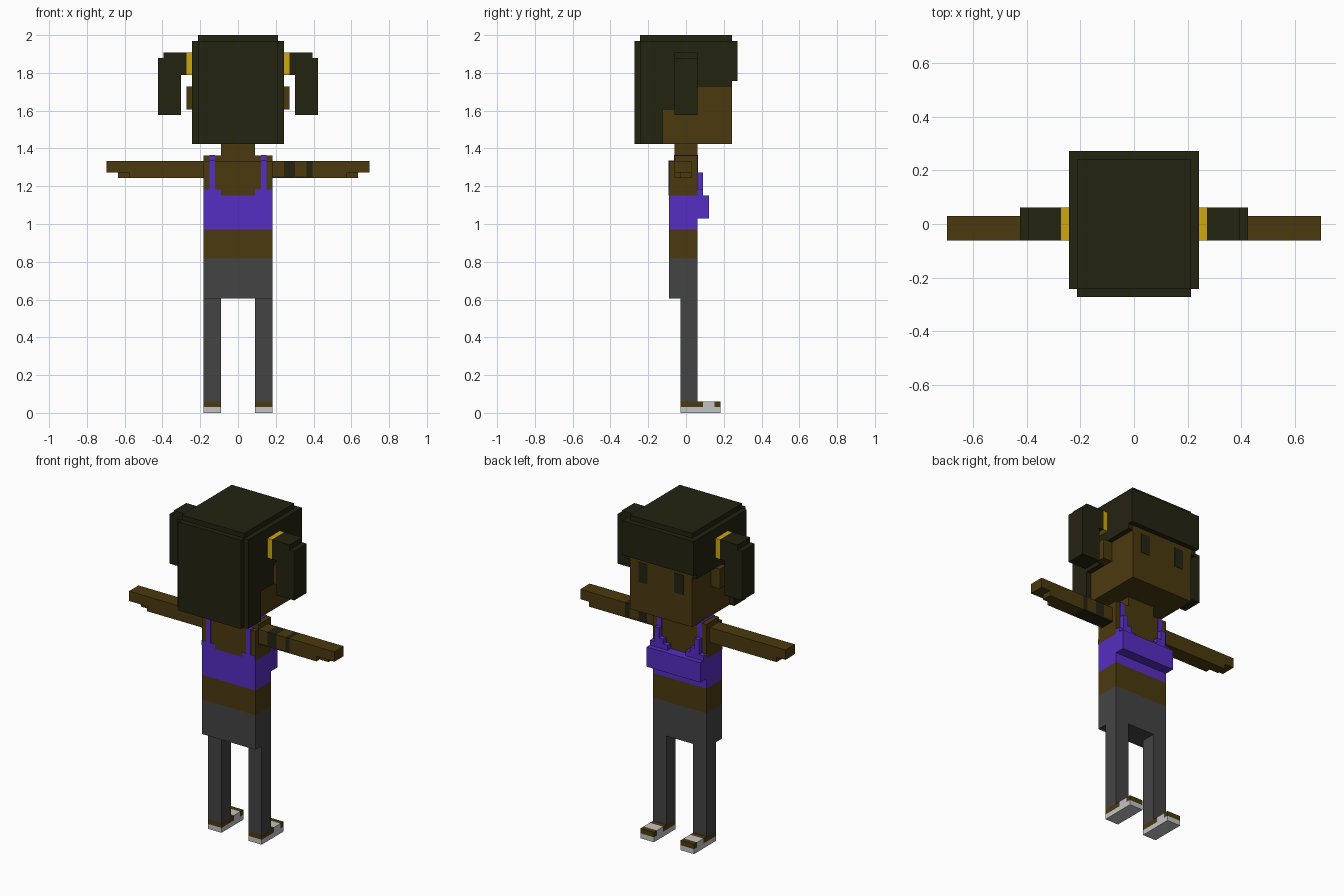
import bpy, bmesh

if "Cube" in bpy.data.objects:
    bpy.data.objects.remove(bpy.data.objects["Cube"])

V = 2 / 66  # one block unit


def lin(c):
    c /= 255
    return c / 12.92 if c <= 0.04045 else ((c + 0.055) / 1.055) ** 2.4


def material(name, r, g, b):
    m = bpy.data.materials.new(name)
    m.diffuse_color = (lin(r), lin(g), lin(b), 1)
    m.use_nodes = True
    m.node_tree.nodes["Principled BSDF"].inputs["Base Color"].default_value = m.diffuse_color
    return m


HAIR = material("dark hair", 36, 35, 17)
SKIN = material("brown skin", 75, 58, 15)
PURPLE = material("purple cloth", 86, 46, 194)
GREY = material("grey cloth", 68, 68, 68)
WHITE = material("shoe white", 196, 196, 196)
GOLD = material("gold band", 208, 168, 16)


def blocks(name, mat, *boxes, mirror=False):
    """One object made of boxes (x0, x1, y0, y1, z0, z1) in block units."""
    bm = bmesh.new()
    sides = (1, -1) if mirror else (1,)
    for x0, x1, y0, y1, z0, z1 in boxes:
        for s in sides:
            for v in bmesh.ops.create_cube(bm, size=1)["verts"]:
                v.co = (s * ((x0 + x1) / 2 + v.co.x * s * (x1 - x0)) * V,
                        ((y0 + y1) / 2 + v.co.y * (y1 - y0)) * V,
                        ((z0 + z1) / 2 + v.co.z * (z1 - z0)) * V)
    bmesh.ops.recalc_face_normals(bm, faces=bm.faces[:])
    me = bpy.data.meshes.new(name)
    bm.to_mesh(me)
    bm.free()
    me.materials.append(mat)
    ob = bpy.data.objects.new(name, me)
    bpy.context.collection.objects.link(ob)
    return ob


P = 0.08  # thickness of painted plates

# Shoes
blocks("shoe_soles", WHITE, (3, 6, -1, 6, 0, 1), mirror=True)
blocks("bare_feet", SKIN, (3, 6, -1, 3, 1, 2), (3, 6, 5, 6, 1, 2), mirror=True)
blocks("shoe_straps", WHITE, (3, 6, 3, 5, 1, 2), mirror=True)

# Legs and hips
blocks("legs", GREY, (3, 6, -1, 2, 2, 20), mirror=True)
blocks("hips", GREY, (-6, 6, -3, 2, 20, 27))

# Torso
blocks("belly", SKIN, (-6, 6, -3, 2, 27, 32))
blocks("top_body", PURPLE, (-6, 6, -3, 2, 32, 38))
blocks("top_bust", PURPLE, (-6, 6, 2, 4, 34, 38))
blocks("upper_chest", SKIN, (-6, 6, -3, 2, 38, 44), (-6, 6, -2, 2, 44, 45))
blocks("neckline", PURPLE, (2, 6, 2, 3, 38, 39), (3, 5, 2, 3, 39, 40),
       (4, 5, 2, 3, 40, 42), mirror=True)
blocks("front_straps", PURPLE, (4, 5, 2, 2 + P, 42, 45 + P), mirror=True)
blocks("back_straps", PURPLE, (3, 6, -3 - P, -3, 38, 39),
       (4, 5, -3 - P, -3, 39, 44 + P), (4, 5, -3, -2, 44, 44 + P),
       (4, 5, -2 - P, -2, 44, 45 + P), (4, 5, -2, 2, 45, 45 + P), mirror=True)
blocks("neck", SKIN, (-3, 3, -2, 2, 45, 47))

# Arms, hands and arm bands
blocks("left_arm", SKIN, (-21, -6, -2, 1, 42, 44), (-19, -6, -2, 1, 41, 42))
blocks("right_arm", SKIN, (6, 8, -2, 1, 42, 44), (10, 12, -2, 1, 42, 44),
       (13, 21, -2, 1, 42, 44), (13, 19, -2, 1, 41, 42), (10, 12, -2, 1, 41.3, 42),
       (6, 8, -2, 1, 41.3, 42))
blocks("arm_bands", HAIR, (8, 10, -2, 1, 41, 44), (12, 13, -2, 1, 41, 44),
       (6, 8, -2, 1, 41, 41.3), (10, 12, -2, 1, 41, 41.3))
blocks("fingers", SKIN, (21, 23, -2, 1, 42, 44), mirror=True)
blocks("thumbs", SKIN, (19, 21, -1, 1, 41, 42), mirror=True)

# Head
blocks("head", SKIN, (-7, 7, -8, 8, 47, 58))
blocks("ears", SKIN, (7, 9, 0, 2, 53, 57), mirror=True)
blocks("eyes", HAIR, (3, 5, 8, 8 + P, 53, 57), mirror=True)

# Hair cap, fringe, back and stepped sides
blocks("hair_cap", HAIR, (-8, 8, -8, 9, 58, 65), (-7, 7, -8, 8, 65, 66))
blocks("hair_back", HAIR, (-7, 7, -9, -8, 47, 65))
blocks("hair_sides", HAIR, (7, 8, -8, 8, 57, 58), (7, 8, -8, 0, 53, 57),
       (7, 8, -8, -4, 47, 53), mirror=True)

# Pigtails
blocks("hair_ties", GOLD, (8, 9, -2, 2, 59, 63), mirror=True)
blocks("pigtails", HAIR, (9, 13, -2, 2, 62, 63), (9, 10, -2, 2, 59, 62),
       (10, 14, -2, 2, 52, 62), mirror=True)
